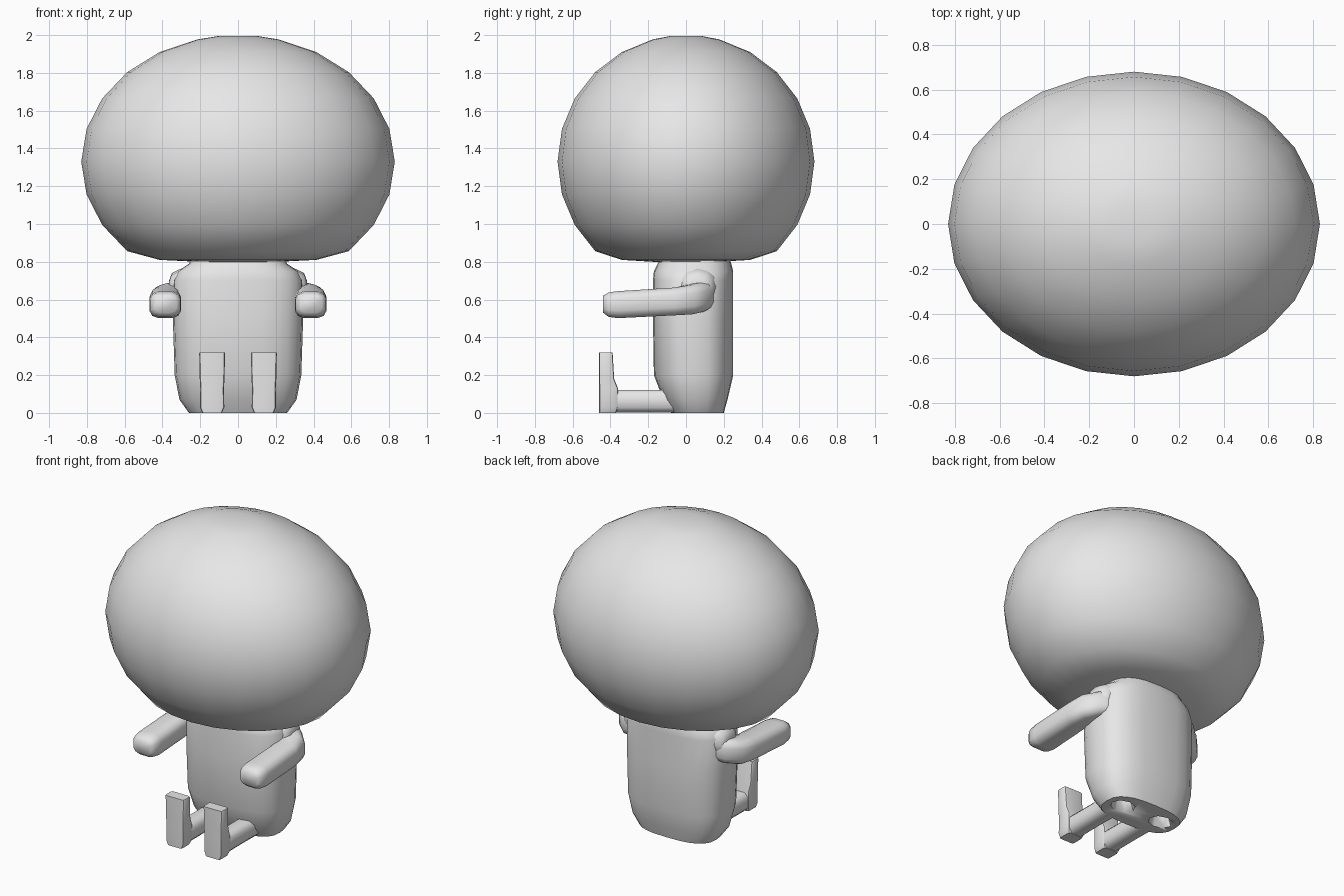
import bpy, bmesh
from math import sin, cos, pi, radians, copysign
from mathutils import Vector

if "Cube" in bpy.data.objects:
    bpy.data.objects.remove(bpy.data.objects["Cube"])

X, Y, Z = Vector((1, 0, 0)), Vector((0, 1, 0)), Vector((0, 0, 1))

grey = bpy.data.materials.new("plain grey")
grey.use_nodes = True
grey.diffuse_color = (0.8, 0.8, 0.8, 1)
grey.node_tree.nodes["Principled BSDF"].inputs["Base Color"].default_value = (0.8, 0.8, 0.8, 1)


def ring(center, u, v, ru, rv, sides, power=2.0):
    """Rounded cross-section: power 2 is an ellipse, higher is boxier."""
    pts = []
    for i in range(sides):
        a = 2 * pi * (i + 0.5) / sides if power > 3 else 2 * pi * i / sides
        c, s = cos(a), sin(a)
        c = copysign(abs(c) ** (2 / power), c)
        s = copysign(abs(s) ** (2 / power), s)
        pts.append(Vector(center) + u * ru * c + v * rv * s)
    return pts


def loft(name, rings, angle=45):
    """Skin a stack of rings and cap both ends."""
    bm = bmesh.new()
    loops = [[bm.verts.new(p) for p in r] for r in rings]
    n = len(loops[0])
    for a, b in zip(loops, loops[1:]):
        for i in range(n):
            j = (i + 1) % n
            bm.faces.new((a[i], a[j], b[j], b[i]))
    bm.faces.new(loops[0][::-1])
    bm.faces.new(loops[-1])
    bmesh.ops.recalc_face_normals(bm, faces=bm.faces)
    mesh = bpy.data.meshes.new(name)
    bm.to_mesh(mesh)
    bm.free()
    mesh.materials.append(grey)
    obj = bpy.data.objects.new(name, mesh)
    bpy.context.collection.objects.link(obj)
    bpy.ops.object.select_all(action="DESELECT")
    obj.select_set(True)
    bpy.context.view_layer.objects.active = obj
    bpy.ops.object.shade_smooth_by_angle(angle=radians(angle))
    return obj


# Head: wide ellipsoid with a flattened underside
head_rings = []
for step in range(1, 24):
    if step % 2 == 0 or step in (1, 23):
        a = radians(-90 + step * 7.5)
        z = max(1.33 + 0.67 * sin(a), 0.80)
        z += 0.01 if step == 4 else 0
        head_rings.append(ring((0, 0, z), X, Y, 0.83 * cos(a), 0.68 * cos(a), 24))
loft("head", head_rings, 60)

# Body: boxy oval column; height, half width, front, back
body_profile = [
    (0.0, 0.26, -0.08, 0.20), (0.07, 0.31, -0.12, 0.22),
    (0.20, 0.335, -0.17, 0.25), (0.50, 0.345, -0.175, 0.25),
    (0.70, 0.345, -0.175, 0.25), (0.75, 0.32, -0.17, 0.25),
    (0.79, 0.26, -0.15, 0.24), (0.84, 0.24, -0.13, 0.22),
]
body = loft("body", [ring((0, (f + b) / 2, z), X, Y, w, (b - f) / 2, 24, 2.7)
                     for z, w, f, b in body_profile], 50)

for side, label in ((1, "left"), (-1, "right")):
    # Hip socket sunk into the underside of the body
    cutter = loft(label + "_socket_cutter",
                  [ring((side * 0.145, 0.07, z), X, Y, r, r * 0.8, 8)
                   for z, r in ((-0.03, 0.09), (0.07, 0.055))])
    cutter.hide_render = True
    cutter.hide_viewport = True
    cut = body.modifiers.new(label + "_socket", "BOOLEAN")
    cut.operation = "DIFFERENCE"
    cut.solver = "EXACT"
    cut.object = cutter

    # Arm: leaves the flank, bends and reaches forward to a rounded tip
    arm_path = [
        (0.27, 0.09, 0.625, 0.07, 0.07), (0.33, 0.07, 0.615, 0.075, 0.08),
        (0.375, 0.02, 0.60, 0.08, 0.08), (0.385, -0.06, 0.59, 0.083, 0.075),
        (0.385, -0.36, 0.573, 0.086, 0.073), (0.385, -0.41, 0.573, 0.082, 0.066),
        (0.385, -0.44, 0.575, 0.06, 0.045),
    ]
    centers = [Vector((side * p[0], p[1], p[2])) for p in arm_path]
    rings = []
    for i, p in enumerate(arm_path):
        tangent = centers[min(i + 1, len(centers) - 1)] - centers[max(i - 1, 0)]
        across = tangent.cross(Z).normalized()
        rings.append(ring(centers[i], across, Z, p[3], p[4], 12, 3.2))
    loft(label + "_arm", rings, 60)

    # Shoulder: sloping bulge blending the arm into the top of the body
    loft(label + "_shoulder", [
        ring((side * x, 0.06, z), Y, Z, ry, rz, 12, 2.5)
        for x, z, ry, rz in ((0.22, 0.69, 0.11, 0.10), (0.31, 0.67, 0.10, 0.09),
                             (0.35, 0.66, 0.08, 0.08), (0.365, 0.65, 0.05, 0.05))], 60)

    # Leg: faceted bar lying on the ground
    loft(label + "_leg", [ring((side * 0.135, y, 0.0625), X, Z, w, 0.0625, 8, 3.2)
                          for y, w in ((-0.04, 0.065), (-0.2, 0.06), (-0.40, 0.062))], 50)

    # Foot: upright slab, thicker and narrower at the heel
    loft(label + "_foot", [
        ring((side * 0.137, (-0.46 + back) / 2, z), X, Y, w, (back + 0.46) / 2, 12, 9)
        for z, w, back in ((0.0, 0.052, -0.37), (0.03, 0.065, -0.36),
                           (0.13, 0.063, -0.36), (0.18, 0.066, -0.38),
                           (0.315, 0.069, -0.388), (0.32, 0.067, -0.39))], 35)
